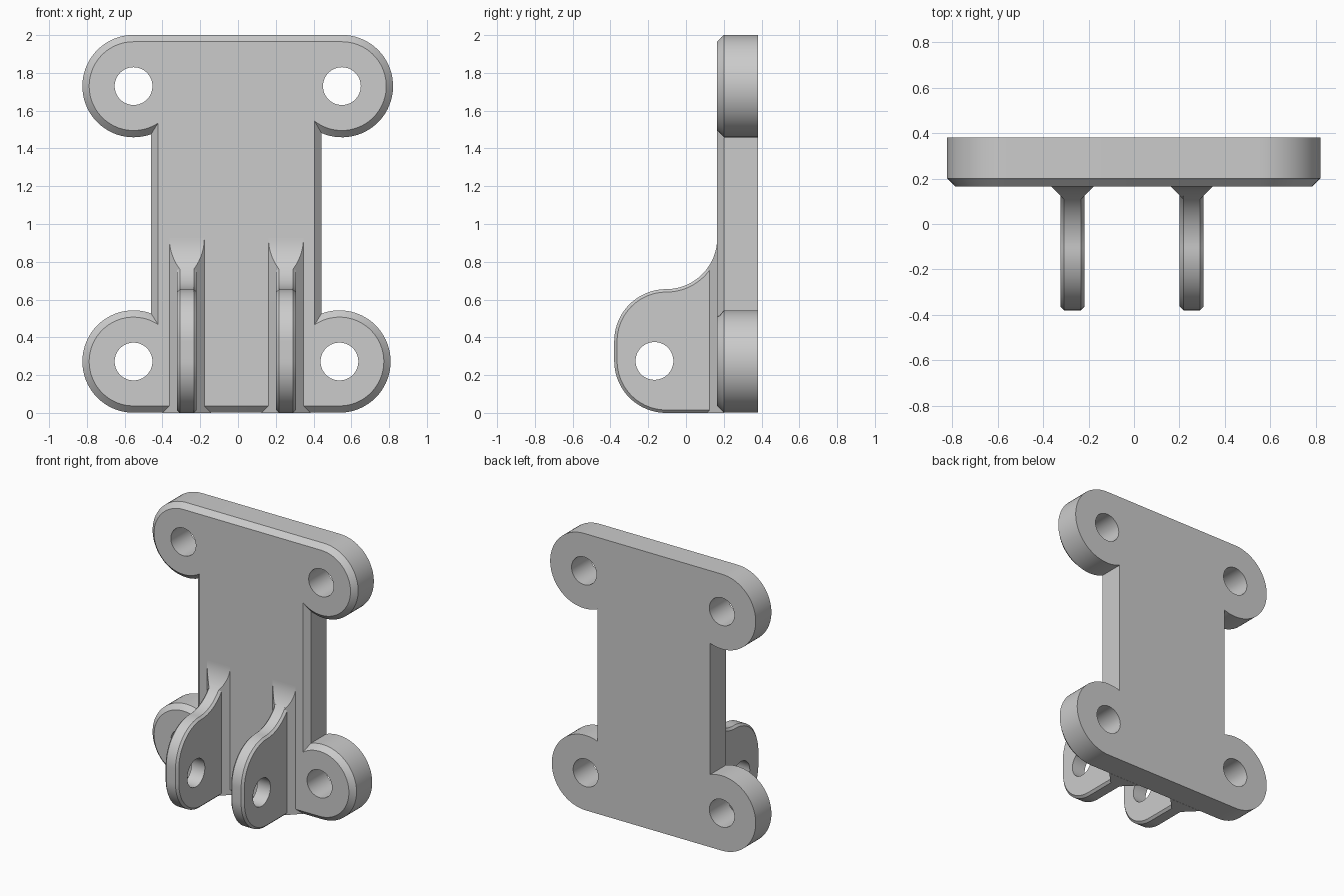
import bpy, bmesh
from math import pi, sin, cos, asin, acos, sqrt

if "Cube" in bpy.data.objects:
    bpy.data.objects.remove(bpy.data.objects["Cube"])

grey = bpy.data.materials.new("light_grey")
grey.use_nodes = True
grey.diffuse_color = (0.6, 0.6, 0.6, 1)
grey.node_tree.nodes["Principled BSDF"].inputs["Base Color"].default_value = (0.6, 0.6, 0.6, 1)


def loft(name, loops):
    """Solid through closed loops that all have the same number of points."""
    bm = bmesh.new()
    rings = [[bm.verts.new(p) for p in loop] for loop in loops]
    n = len(rings[0])
    for a, b in zip(rings, rings[1:]):
        for i in range(n):
            j = (i + 1) % n
            bm.faces.new((a[i], a[j], b[j], b[i]))
    bm.faces.new(rings[0])
    bm.faces.new(rings[-1])
    bmesh.ops.recalc_face_normals(bm, faces=bm.faces)
    me = bpy.data.meshes.new(name)
    bm.to_mesh(me)
    bm.free()
    me.materials.append(grey)
    ob = bpy.data.objects.new(name, me)
    bpy.context.collection.objects.link(ob)
    return ob


def activate(ob):
    bpy.ops.object.select_all(action='DESELECT')
    ob.select_set(True)
    bpy.context.view_layer.objects.active = ob


def drill(ob, centre, rotation, radius=0.1):
    """Cut a round through hole, then discard the cutter."""
    bpy.ops.mesh.primitive_cylinder_add(vertices=64, radius=radius, depth=0.6,
                                        location=centre, rotation=rotation)
    cutter = bpy.context.object
    cutter.hide_render = True
    cutter.data.materials.append(grey)
    activate(ob)
    mod = ob.modifiers.new("hole", 'BOOLEAN')
    mod.operation = 'DIFFERENCE'
    mod.solver = 'EXACT'
    mod.object = cutter
    bpy.ops.object.modifier_apply(modifier=mod.name)
    bpy.data.objects.remove(cutter)


def smooth(ob):
    activate(ob)
    bpy.ops.object.shade_smooth_by_angle(angle=pi / 6)


# Mounting plate: four round ears on a narrower body, chamfered on the front
FRONT, BACK, CHAMFER = 0.165, 0.38, 0.036
EARS = [(0.55, 1.73, 1, 1), (0.537, 0.272, 1, -1),
        (-0.553, 0.272, -1, -1), (-0.553, 1.73, -1, 1)]


def plate_outline(inset, y):
    r = 0.271 - inset
    pts = []
    for k, (cx, cz, sx, sz) in enumerate(EARS):
        edge = (0.442 if sx > 0 else -0.46) - sx * inset
        end = -acos(sx * (edge - cx) / r)
        ear = []
        for i in range(41):
            t = pi / 2 + (end - pi / 2) * i / 40
            ear.append((cx + sx * r * cos(t), y, cz + sz * r * sin(t)))
        pts += ear[::-1] if k % 2 else ear
    return pts


plate = loft("mounting_plate", [plate_outline(CHAMFER, FRONT),
                                plate_outline(0, FRONT + CHAMFER),
                                plate_outline(0, BACK)])
for cx, cz, _, _ in EARS:
    drill(plate, (cx, 0.27, cz), (pi / 2, 0, 0))
smooth(plate)

# Hinge lugs: rounded tongue with chamfered rim, flared where it meets the plate
HALF, RIM, ROOT_Y = 0.0525, 0.0155, 0.125
CY, CZ, R = -0.105, 0.925, 0.27      # concave fillet above the tongue


def lug_outline(x, inset):
    r = 0.275 - inset
    pts = [(x, ROOT_Y, inset)]
    for cz, start in ((0.275, 1.5 * pi), (0.38, pi)):
        for i in range(25):
            t = start - pi / 2 * i / 24
            pts.append((x, CY + r * cos(t), cz + r * sin(t)))
    rf = R + inset
    end = asin((ROOT_Y - CY) / rf)
    for i in range(1, 21):
        t = end * i / 20
        pts.append((x, CY + rf * sin(t), CZ - rf * cos(t)))
    return pts


def root_section(x, y):
    w = HALF + y - ROOT_Y
    d = min(y - CY, R)
    top = CZ - sqrt(R * R - d * d)
    return [(x - w, y, 0), (x + w, y, 0), (x + w, y, top), (x - w, y, top)]


for side, x in (("left", 0.254), ("right", -0.271)):
    inner = HALF - RIM
    lug = loft(side + "_hinge_lug", [lug_outline(x - HALF, RIM), lug_outline(x - inner, 0),
                                     lug_outline(x + inner, 0), lug_outline(x + HALF, RIM)])
    drill(lug, (x, -0.167, 0.275), (0, pi / 2, 0))
    smooth(lug)
    # Sections are spaced evenly by angle along the fillet, then run into the plate
    a0 = asin((ROOT_Y - RIM - CY) / R)
    ys = [CY + R * sin(a0 + (pi / 2 - a0) * i / 20) for i in range(21)]
    root = loft(side + "_lug_root", [root_section(x, y) for y in ys + [FRONT + CHAMFER]])
    smooth(root)
